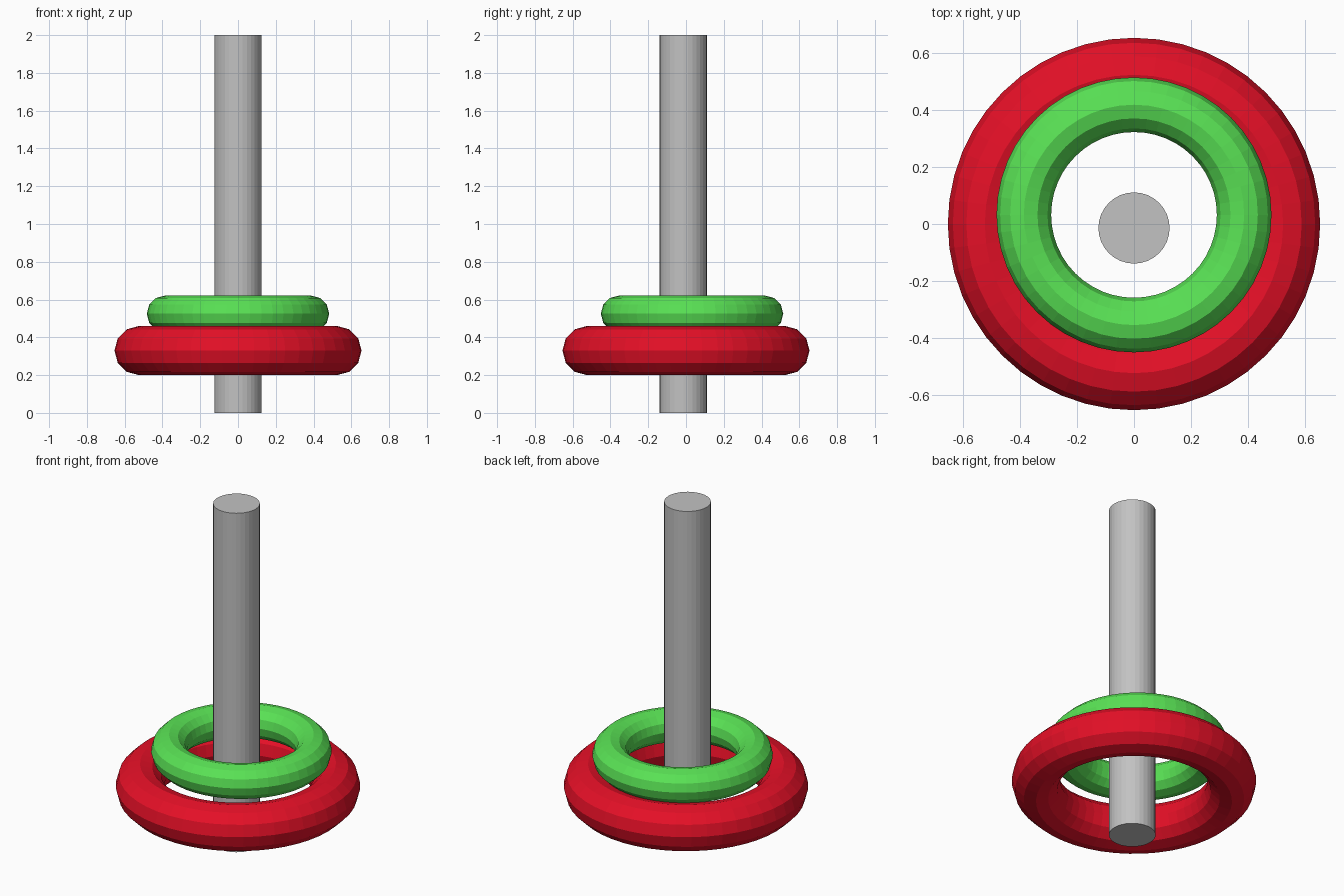
import bpy

if "Cube" in bpy.data.objects:
    bpy.data.objects.remove(bpy.data.objects["Cube"])


def material(name, rgb):
    m = bpy.data.materials.new(name)
    m.diffuse_color = (*rgb, 1.0)
    m.use_nodes = True
    m.node_tree.nodes["Principled BSDF"].inputs["Base Color"].default_value = m.diffuse_color
    return m


def finish(name, mat):
    ob = bpy.context.object
    ob.name = name
    ob.data.materials.append(mat)
    bpy.ops.object.shade_flat()


def ring(name, mat, y, z, major, minor):
    bpy.ops.mesh.primitive_torus_add(
        location=(0, y, z), major_radius=major, minor_radius=minor,
        major_segments=48, minor_segments=12)
    finish(name, mat)


grey = material("grey", (0.54, 0.54, 0.54))
red = material("red", (0.78, 0.005, 0.02))
green = material("green", (0.10, 0.76, 0.09))

# Upright pole
bpy.ops.mesh.primitive_cylinder_add(
    vertices=32, radius=0.125, depth=2.0, location=(0, -0.014, 1.0))
finish("pole", grey)

# Two rings dropped over the pole, the smaller nested on the larger
ring("large_ring", red, 0.0, 0.33, 0.524, 0.13)
ring("small_ring", green, 0.032, 0.525, 0.387, 0.096)
